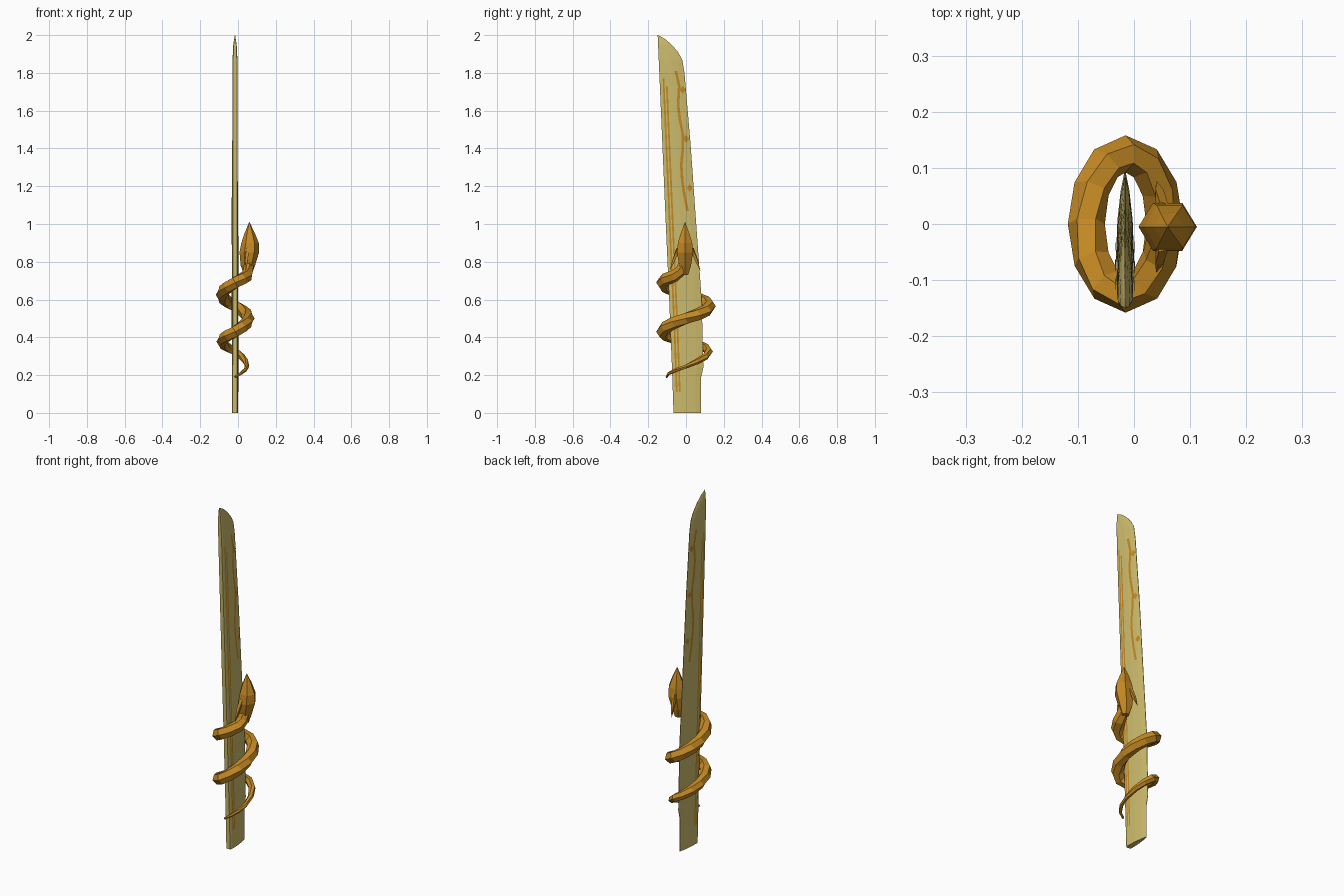
import bpy, bmesh
from math import sin, cos, pi, radians
from mathutils import Vector

cube = bpy.data.objects.get("Cube")
if cube:
    bpy.data.objects.remove(cube, do_unlink=True)


def material(name, rgb):
    m = bpy.data.materials.new(name)
    m.use_nodes = True
    m.diffuse_color = (*rgb, 1)
    m.node_tree.nodes["Principled BSDF"].inputs["Base Color"].default_value = (*rgb, 1)
    return m


PALE = material("pale gold", (0.61, 0.50, 0.15))
AMBER = material("amber", (0.55, 0.25, 0.017))
CX = -0.016  # middle plane of the blade


def finish(name, bm, mat, recalc=True):
    if recalc:
        bmesh.ops.recalc_face_normals(bm, faces=bm.faces)
    me = bpy.data.meshes.new(name)
    bm.to_mesh(me)
    bm.free()
    me.materials.append(mat)
    ob = bpy.data.objects.new(name, me)
    bpy.context.collection.objects.link(ob)
    return ob


def loft(name, rings, mat):
    """Skin a list of equal rings and cap both ends."""
    bm = bmesh.new()
    vs = [[bm.verts.new(p) for p in ring] for ring in rings]
    n = len(rings[0])
    for a, b in zip(vs, vs[1:]):
        for i in range(n):
            j = (i + 1) % n
            bm.faces.new((a[i], a[j], b[j], b[i]))
    bm.faces.new(vs[0])
    bm.faces.new(vs[-1])
    return finish(name, bm, mat)


def lerp_table(table, t):
    for (a, va), (b, vb) in zip(table, table[1:]):
        if t <= b:
            return va + (vb - va) * (t - a) / (b - a)
    return table[-1][1]


# Blade outline: spine and cutting edge as y over z
SPINE = [(0, -0.066), (0.4, -0.08), (1.0, -0.107), (2.0, -0.15)]
EDGE = [(0, 0.08), (0.19, 0.08), (0.24, 0.092), (0.6, 0.083), (1.0, 0.054),
        (1.4, 0.026), (1.8, -0.008), (1.87, -0.02), (1.91, -0.042),
        (1.95, -0.077), (1.98, -0.112), (2.0, -0.148)]
HALF = [(0, 0.016), (1.85, 0.014), (1.95, 0.009), (2.0, 0.001)]
# Cross-section: share of the width, share of the half thickness
SECTION = [(0, 0.75), (0.07, 1), (0.5, 0.85), (0.8, 0.5), (1, 0.08)]


def half_thickness(y, z):
    s, e = lerp_table(SPINE, z), lerp_table(EDGE, z)
    return lerp_table(SECTION, (y - s) / (e - s)) * lerp_table(HALF, z)


def blade_ring(z):
    s, e = lerp_table(SPINE, z), lerp_table(EDGE, z)
    h = lerp_table(HALF, z)
    one = [(h * k, s + (e - s) * u) for u, k in SECTION]
    loop = one + [(-x, y) for x, y in reversed(one)]
    return [Vector((CX + x, y, z)) for x, y in loop]


loft("blade", [blade_ring(z) for z, _ in EDGE], PALE)


# Thin inlays lying on both flanks of the blade
def inlay(name, left, right):
    for side, label in ((1, "left"), (-1, "right")):
        bm = bmesh.new()
        rows = [[bm.verts.new((CX + side * (half_thickness(y, z) + 0.0025), y, z))
                 for y, z in pair] for pair in zip(left, right)]
        for a, b in zip(rows, rows[1:]):
            quad = (a[0], a[1], b[1], b[0])
            bm.faces.new(quad if side > 0 else quad[::-1])
        finish(f"{name}_{label}", bm, AMBER, recalc=False)


def ribbon(name, path, width):
    inlay(name, [(y - width / 2, z) for y, z in path],
          [(y + width / 2, z) for y, z in path])


for k, (offset, top) in enumerate(((0.021, 1.77), (0.037, 1.73))):
    zs = [0.11 + (top - 0.11) * i / 12 for i in range(13)]
    ribbon(f"groove_line_{k + 1}", [(lerp_table(SPINE, z) + offset, z) for z in zs], 0.009)

# Wavy vine with three diamond leaves
VINE = [(1.07, 0.008), (1.15, -0.008), (1.23, -0.02), (1.31, -0.025), (1.39, -0.018),
        (1.47, -0.016), (1.55, -0.032), (1.63, -0.042), (1.73, -0.036), (1.81, -0.054)]
ribbon("vine", [(y, z) for z, y in VINE], 0.014)
for k, (y, z) in enumerate(((-0.018, 1.71), (0.0, 1.45), (0.02, 1.19))):
    inlay(f"leaf_{k + 1}", [(y, z - 0.02), (y - 0.016, z), (y, z + 0.02)],
          [(y + 0.001, z - 0.02), (y + 0.016, z), (y + 0.001, z + 0.02)])

# Coiled serpent body: six-sided tube on a rising ellipse
RISE = [(-90, 0.19), (0, 0.245), (90, 0.325), (270, 0.43), (360, 0.5),
        (450, 0.565), (540, 0.625), (630, 0.69), (690, 0.725)]
GIRTH = [(-90, 0.006), (0, 0.012), (90, 0.022), (180, 0.029), (270, 0.033), (720, 0.033)]
path = []
for a in range(-90, 691, 30):
    t = radians(a)
    reach = lerp_table([(-90, 0.82), (60, 0.95), (180, 1)], a)
    path.append((Vector((-0.015 + 0.07 * reach * cos(t), 0.125 * reach * sin(t),
                         lerp_table(RISE, a))), lerp_table(GIRTH, a)))
path += [(Vector((0.052, -0.03, 0.75)), 0.03), (Vector((0.054, -0.012, 0.79)), 0.028)]


def tube(name, path, sides, mat):
    rings = []
    for i, (c, r) in enumerate(path):
        tan = (path[min(i + 1, len(path) - 1)][0] - path[max(i - 1, 0)][0]).normalized()
        out = Vector((c.x + 0.015, c.y, 0))
        out = (out - tan * out.dot(tan)).normalized()
        up = tan.cross(out)
        rings.append([c + r * (out * cos(2 * pi * k / sides) + up * sin(2 * pi * k / sides))
                      for k in range(sides)])
    return loft(name, rings, mat)


tube("serpent_body", path, 6, AMBER)

# Head: upright six-sided bud
HEAD = [(0.73, 0.052, 0.02), (0.78, 0.052, 0.038), (0.85, 0.06, 0.052),
        (0.9, 0.064, 0.046), (0.95, 0.062, 0.028), (1.01, 0.06, 0.001)]
loft("serpent_head", [[Vector((x + r * cos(k * pi / 3), -0.005 + 0.95 * r * sin(k * pi / 3), z))
                       for k in range(6)] for z, x, r in HEAD], AMBER)

# Swept-back horns on both sides of the head
for side, label in ((1, "back"), (-1, "front")):
    tube(f"horn_{label}", [(Vector((0.05, -0.005 + side * 0.035, 0.87)), 0.012),
                           (Vector((0.045, -0.005 + side * 0.06, 0.81)), 0.01),
                           (Vector((0.04, -0.005 + side * 0.08, 0.755)), 0.001)], 4, AMBER)
